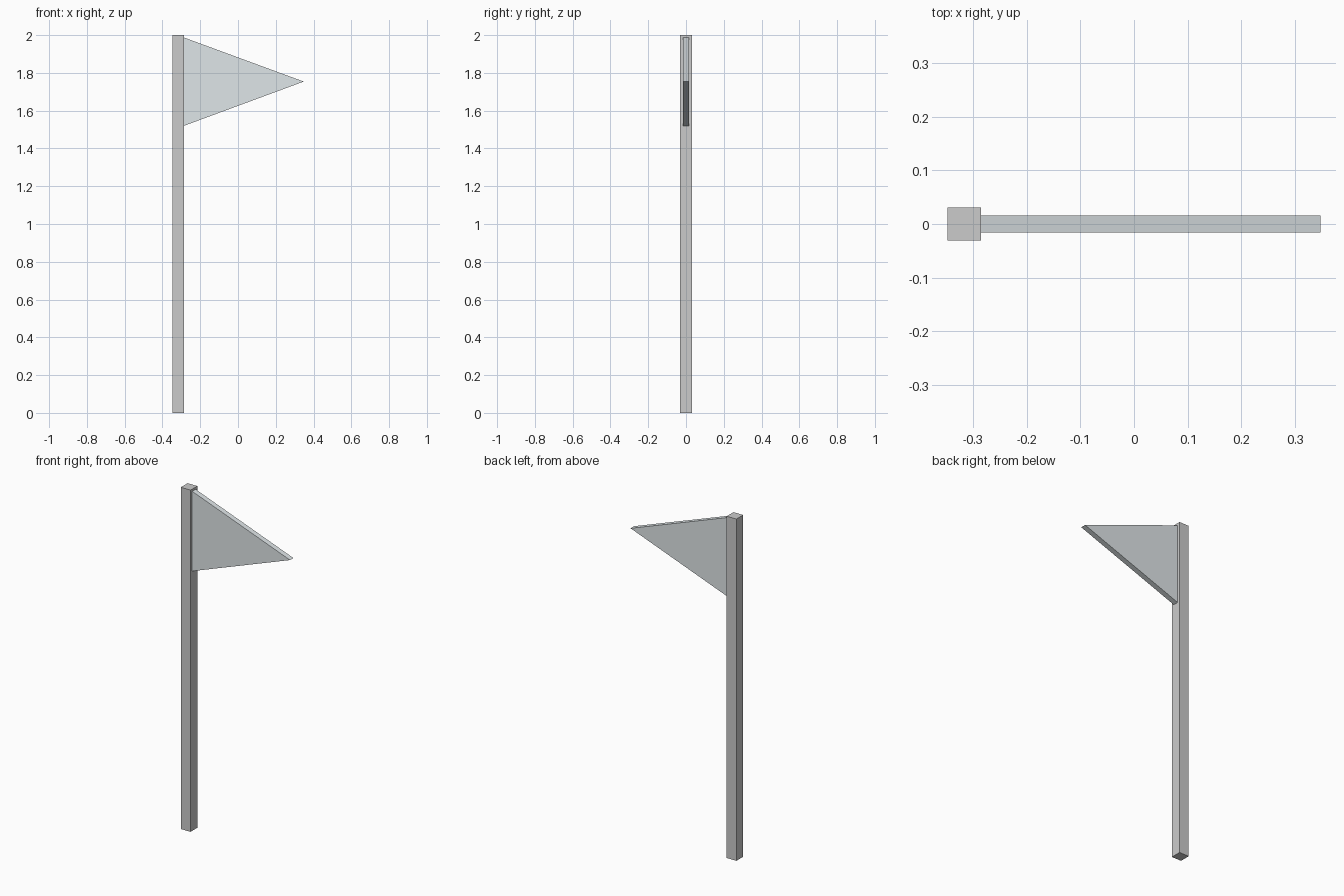
import bpy
import bmesh

if "Cube" in bpy.data.objects:
    bpy.data.objects.remove(bpy.data.objects["Cube"])

POLE_W, FLAG_T = 0.0625, 0.0315
X_LEFT, X_TIP = -0.348, 0.348
X_HOIST = X_LEFT + POLE_W


def extruded(name, profile, direction):
    """Solid made by extruding a flat profile along a direction."""
    bm = bmesh.new()
    face = bm.faces.new([bm.verts.new(p) for p in profile])
    ext = bmesh.ops.extrude_face_region(bm, geom=[face], use_keep_orig=True)
    moved = [g for g in ext["geom"] if isinstance(g, bmesh.types.BMVert)]
    bmesh.ops.translate(bm, verts=moved, vec=direction)
    bmesh.ops.recalc_face_normals(bm, faces=bm.faces[:])
    mesh = bpy.data.meshes.new(name)
    bm.to_mesh(mesh)
    bm.free()
    obj = bpy.data.objects.new(name, mesh)
    bpy.context.collection.objects.link(obj)
    return obj


# Square pole
h = POLE_W / 2
extruded("pole", [(X_LEFT, -h, 0), (X_HOIST, -h, 0), (X_HOIST, h, 0), (X_LEFT, h, 0)],
         (0, 0, 2))

# Triangular pennant
y = -FLAG_T / 2
flag = extruded("pennant", [(X_HOIST, y, 1.52), (X_TIP, y, 1.754), (X_HOIST, y, 1.987)],
                (0, FLAG_T, 0))
mat = bpy.data.materials.new("pale_blue_grey")
mat.diffuse_color = (0.74, 0.79, 0.81, 1)
mat.use_nodes = True
mat.node_tree.nodes["Principled BSDF"].inputs["Base Color"].default_value = mat.diffuse_color
flag.data.materials.append(mat)
